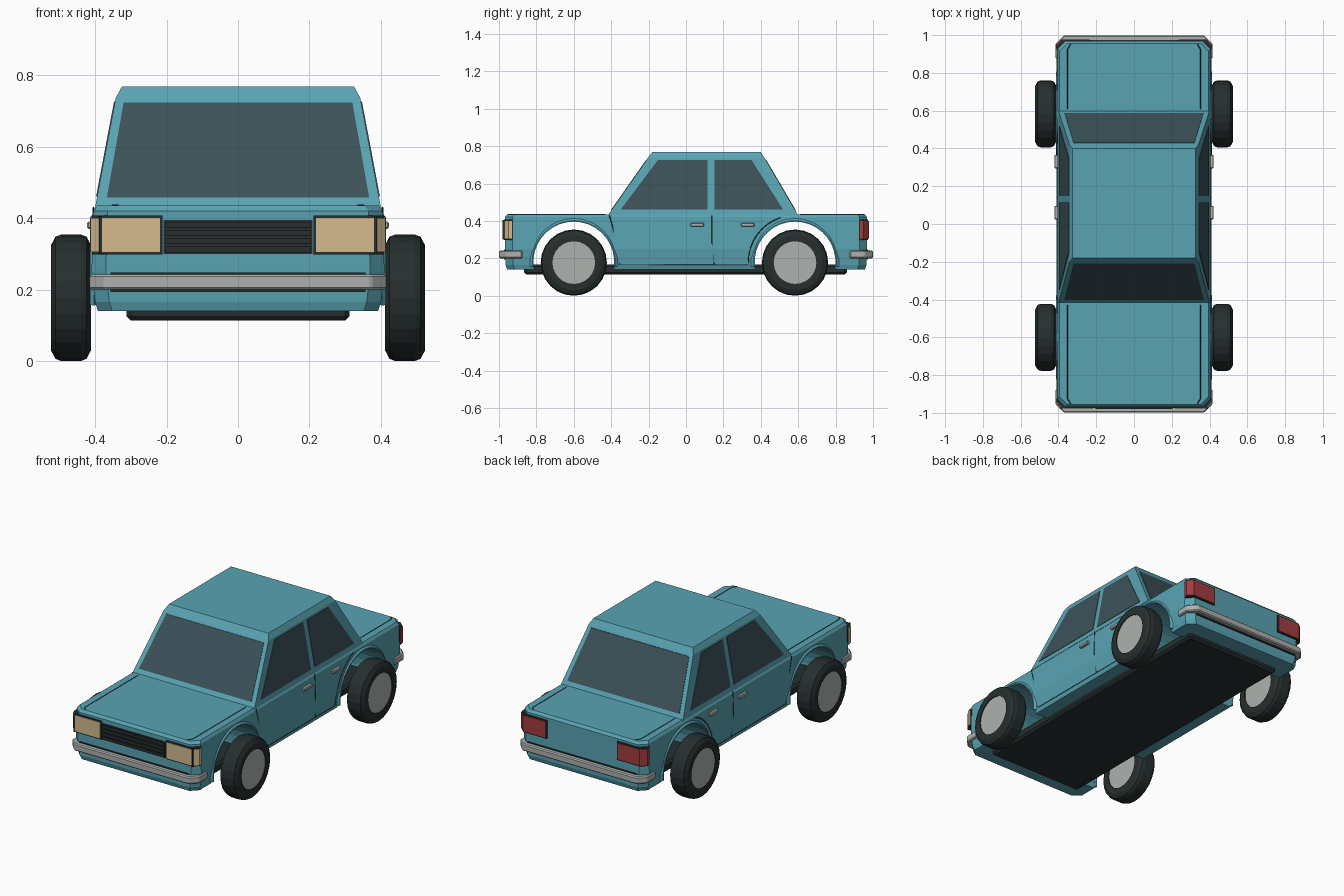
import bpy, bmesh, math
from mathutils import Vector

if "Cube" in bpy.data.objects:
    bpy.data.objects.remove(bpy.data.objects["Cube"])

def material(name, r, g, b):
    m = bpy.data.materials.new(name)
    m.diffuse_color = (r, g, b, 1)
    m.use_nodes = True
    m.node_tree.nodes["Principled BSDF"].inputs["Base Color"].default_value = m.diffuse_color
    return m

PAINT = material("teal_paint", 0.10, 0.37, 0.45)
GLASS = material("tinted_glass", 0.046, 0.084, 0.10)
BLACK = material("black_rubber", 0.02, 0.028, 0.028)
CHROME = material("light_metal", 0.42, 0.44, 0.42)
LAMP = material("headlamp", 0.66, 0.50, 0.27)
RED = material("tail_lamp", 0.36, 0.045, 0.05)

def finish(name, bm, mat):
    bmesh.ops.recalc_face_normals(bm, faces=bm.faces)
    me = bpy.data.meshes.new(name)
    bm.to_mesh(me)
    bm.free()
    me.materials.append(mat)
    ob = bpy.data.objects.new(name, me)
    bpy.context.collection.objects.link(ob)
    return ob

def loft(name, rings, mat, closed=False):
    """Skin rings of equal point count; cap the ends unless closed."""
    bm = bmesh.new()
    rs = [[bm.verts.new(p) for p in ring] for ring in rings]
    n = len(rs[0])
    pairs = list(zip(rs, rs[1:])) + ([(rs[-1], rs[0])] if closed else [])
    for a, b in pairs:
        for i in range(n):
            j = (i + 1) % n
            bm.faces.new((a[i], a[j], b[j], b[i]))
    if not closed:
        bm.faces.new(rs[0])
        bm.faces.new(rs[-1])
    return finish(name, bm, mat)

def prism(name, pts, vec, mat):
    v = Vector(vec)
    return loft(name, [pts, [Vector(p) + v for p in pts]], mat)

def box(name, x, y, z, mat):
    pts = [(x[0], y[0], z[0]), (x[1], y[0], z[0]), (x[1], y[1], z[0]), (x[0], y[1], z[0])]
    return prism(name, pts, (0, 0, z[1] - z[0]), mat)

def bevel(ob, w):
    m = ob.modifiers.new("bevel", 'BEVEL')
    m.width, m.segments = w, 1
    return ob

def seam(name, pts):
    cu = bpy.data.curves.new(name, 'CURVE')
    cu.dimensions = '3D'
    cu.bevel_depth, cu.bevel_resolution = 0.0025, 0
    sp = cu.splines.new('POLY')
    sp.points.add(len(pts) - 1)
    for q, p in zip(sp.points, pts):
        q.co = (*p, 1)
    cu.materials.append(BLACK)
    bpy.context.collection.objects.link(bpy.data.objects.new(name, cu))

def circle(x, r, cy, cz, n=24):
    return [(x, cy + r * math.cos(2 * math.pi * i / n), cz + r * math.sin(2 * math.pi * i / n))
            for i in range(n)]

AXLES = {"front": -0.60, "rear": 0.583}
WZ = 0.177

# Lower body: chamfered outlines stacked upward
def outline(z, w, l, c=0.04):
    return [(w, -l + c, z), (w, l - c, z), (w - c, l, z), (-w + c, l, z),
            (-w, l - c, z), (-w, -l + c, z), (-w + c, -l, z), (w - c, -l, z)]

body = loft("lower_body", [outline(*s) for s in (
    (0.14, 0.392, 0.957), (0.165, 0.40, 0.965), (0.25, 0.41, 0.968),
    (0.42, 0.405, 0.968), (0.435, 0.395, 0.955))], PAINT)

# Wheel arches cut straight through
for y in AXLES.values():
    cutter = loft("arch_cutter", [circle(x, 0.217, y, 0.18, 32) for x in (-0.6, 0.6)], PAINT)
    cutter.hide_render = True
    m = body.modifiers.new("arch", 'BOOLEAN')
    m.operation, m.solver, m.object = 'DIFFERENCE', 'EXACT', cutter
    bpy.context.view_layer.objects.active = body
    bpy.ops.object.modifier_apply(modifier=m.name)
    bpy.data.objects.remove(cutter)

# Cabin
def rect(z, w, y0, y1):
    return [(w, y0, z), (w, y1, z), (-w, y1, z), (-w, y0, z)]

loft("cabin", [rect(0.43, 0.40, -0.418, 0.60), rect(0.737, 0.342, -0.204, 0.42),
               rect(0.768, 0.325, -0.18, 0.40)], PAINT)

# Windscreen and rear window
def front_y(z): return -0.421 + (z - 0.43) * 0.70
def rear_y(z): return 0.603 - (z - 0.43) * 0.587
for name, f, d in (("windscreen", front_y, 0.01), ("rear_window", rear_y, -0.01)):
    prism(name, [(x, f(z), z) for x, z in
                 ((-0.367, 0.458), (0.367, 0.458), (0.32, 0.724), (-0.32, 0.724))], (0, d, 0), GLASS)

def cabin_x(z): return 0.403 - (z - 0.43) * 0.189
def body_x(z): return 0.41 - (0.25 - z) * 0.118 if z < 0.25 else 0.41 - (z - 0.25) * 0.03

# Front door, rear door and handle outlines as (y, z)
WINDOWS = {"front_door_window": [(-0.35, 0.46), (0.115, 0.46), (0.115, 0.726), (-0.15, 0.726)],
           "rear_door_window": [(0.152, 0.46), (0.52, 0.46), (0.35, 0.726), (0.152, 0.726)]}
ARC = [(0.583 + 0.25 * math.cos(a), 0.18 + 0.25 * math.sin(a))
       for a in (math.radians(180 - 9 * i) for i in range(9))]
DOORS = [(-0.41, 0.43), (-0.39, 0.36), (-0.355, 0.165), (0.333, 0.165)] + ARC
PILLAR = [(0.14, 0.43), (0.14, 0.28), (0.15, 0.165)]

for s, side in ((-1, "left"), (1, "right")):
    # Side glass
    for name, pts in WINDOWS.items():
        prism(f"{side}_{name}", [(s * cabin_x(z), y, z) for y, z in pts], (-s * 0.01, 0, 0), GLASS)
    # Door seams and handles
    for name, pts in (("door_seam", DOORS), ("door_gap", PILLAR)):
        seam(f"{side}_{name}", [(s * body_x(z), y, z) for y, z in pts])
    for name, y in (("front", 0.06), ("rear", 0.33)):
        bevel(box(f"{side}_{name}_door_handle", sorted((s * 0.40, s * 0.422)),
                  (y - 0.036, y + 0.036), (0.37, 0.39), CHROME), 0.004)
    # Bonnet and boot seams
    for name, d, y0 in (("bonnet", -1, 0.43), ("boot", 1, 0.61)):
        seam(f"{side}_{name}_seam", [(s * 0.352, d * y0, 0.435), (s * 0.352, d * 0.925, 0.435),
                                     (s * 0.335, d * 0.953, 0.435)])
    # Wheels and arch lips
    for end, y in AXLES.items():
        tyre = ((0.412, 0.114), (0.412, 0.148), (0.424, 0.171), (0.44, 0.177), (0.495, 0.177),
                (0.511, 0.171), (0.523, 0.148), (0.523, 0.114))
        loft(f"{side}_{end}_tyre", [circle(s * x, r, y, WZ) for x, r in tyre], BLACK, True)
        loft(f"{side}_{end}_hub", [circle(s * x, 0.115, y, WZ) for x in (0.417, 0.518)], CHROME)
        lip = []
        for i in range(19):
            a = math.radians(-6 + i * 192 / 18)
            lip.append([(s * x, y + r * math.cos(a), 0.18 + r * math.sin(a))
                        for x, r in ((0.395, 0.216), (0.414, 0.216), (0.414, 0.222), (0.403, 0.236))])
        loft(f"{side}_{end}_arch_lip", lip, PAINT)
    # Lamps wrapping the corners, each in a dark surround
    for d, name, mat, x0 in ((-1, "headlamp", LAMP, 0.218), (1, "tail_lamp", RED, 0.235)):
        for part, g, z0, z1, m in (("", 0, 0.305, 0.40, mat), ("_surround", 0.006, 0.298, 0.407, BLACK)):
            o = -0.004 if g else 0
            plan = [(x0 - g, 0.978 + o), (0.382, 0.978 + o), (0.413 + o, 0.95 + o),
                    (0.413 + o, 0.93 - g), (0.36, 0.93 - g), (x0 - g, 0.95)]
            prism(f"{side}_{name}{part}", [(s * x, d * y, z0) for x, y in plan], (0, 0, z1 - z0), m)
        # Divider between front lamp and corner lamp
        if d < 0:
            box(f"{side}_lamp_divider", sorted((s * 0.381, s * 0.389)), (-0.98, -0.95), (0.30, 0.405), BLACK)

# Grille with slats
box("grille", (-0.208, 0.208), (-0.971, -0.95), (0.30, 0.395), BLACK)
for i in range(4):
    z = 0.304 + i * 0.023
    box(f"grille_slat_{i + 1}", (-0.205, 0.205), (-0.979, -0.965), (z, z + 0.016), BLACK)

# Bumpers wrapping the corners, with dark backing strips
for d, end in ((-1, "front"), (1, "rear")):
    half = [(0.398, 0.875), (0.416, 0.875), (0.416, 0.955), (0.372, 0.999)]
    inner = [(0.36, 0.962), (0.398, 0.93)]
    plan = half + [(-x, y) for x, y in half[::-1]] + [(-x, y) for x, y in inner[::-1]] + inner
    bevel(prism(f"{end}_bumper", [(x, d * y, 0.20) for x, y in plan], (0, 0, 0.042), CHROME), 0.006)
    box(f"{end}_bumper_backing", (-0.357, 0.357), sorted((d * 0.95, d * 0.973)), (0.193, 0.248), BLACK)

# Underbody tray
bevel(box("underbody", (-0.312, 0.312), (-0.865, 0.86), (0.113, 0.168), BLACK), 0.012)
